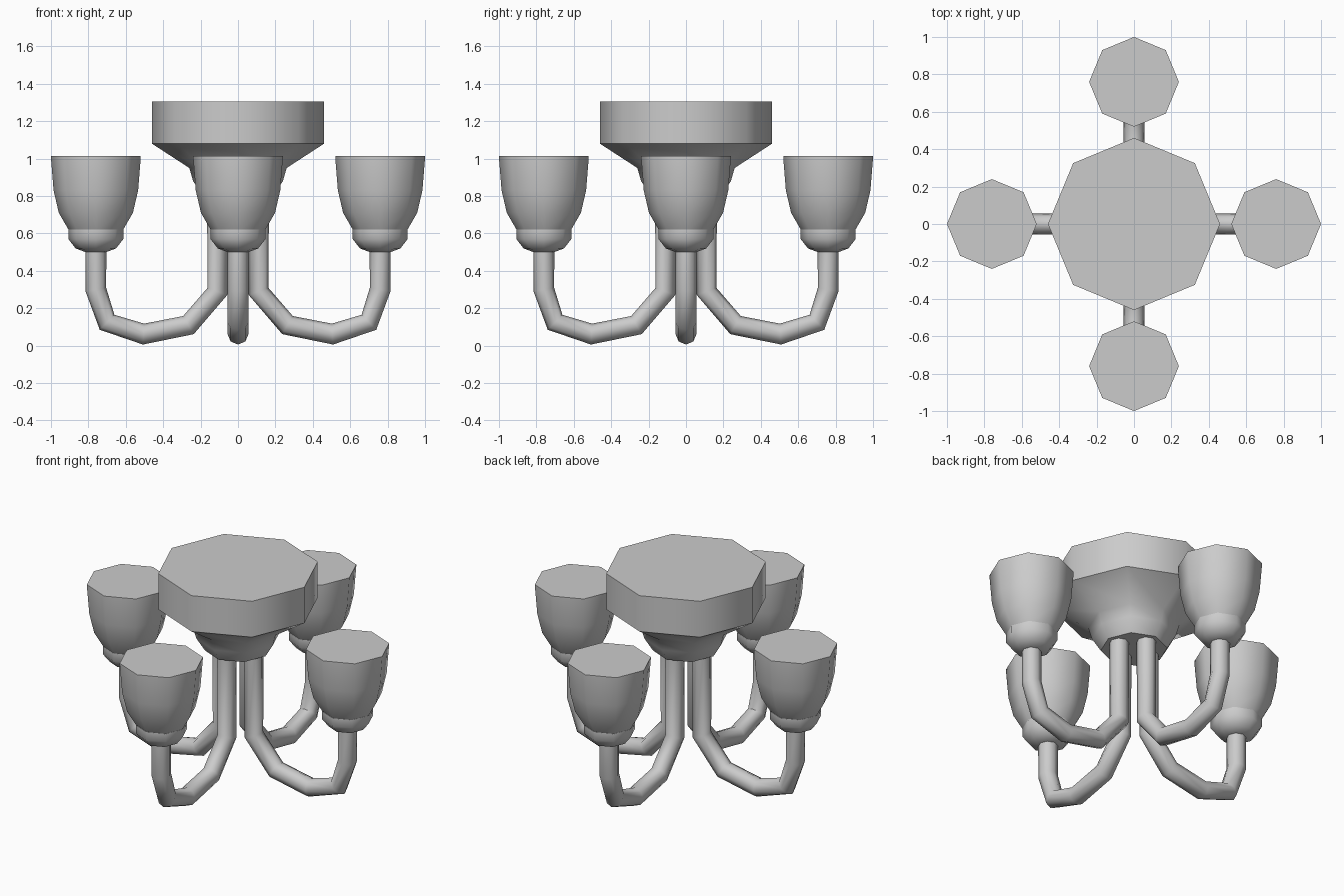
import bpy, bmesh, math
from mathutils import Vector, Matrix

cube = bpy.data.objects.get("Cube")
if cube:
    bpy.data.objects.remove(cube, do_unlink=True)

SIDES = 8
ARM_RADIUS = 0.056
ARM_REACH = 0.76

grey = bpy.data.materials.new("plain grey")
grey.use_nodes = True
grey.diffuse_color = (0.6, 0.6, 0.6, 1)
grey.node_tree.nodes["Principled BSDF"].inputs["Base Color"].default_value = (0.6, 0.6, 0.6, 1)


def skin_rings(name, rings, matrix):
    """Bridge a list of equal rings of points, cap both ends and shade."""
    bm = bmesh.new()
    loops = [[bm.verts.new(p) for p in ring] for ring in rings]
    for a, b in zip(loops, loops[1:]):
        for i in range(SIDES):
            j = (i + 1) % SIDES
            bm.faces.new((a[i], a[j], b[j], b[i]))
    bm.faces.new(loops[0])
    bm.faces.new(loops[-1])
    bmesh.ops.recalc_face_normals(bm, faces=bm.faces)
    mesh = bpy.data.meshes.new(name)
    bm.to_mesh(mesh)
    bm.free()
    mesh.materials.append(grey)
    obj = bpy.data.objects.new(name, mesh)
    obj.matrix_world = matrix
    bpy.context.collection.objects.link(obj)
    bpy.ops.object.select_all(action="DESELECT")
    obj.select_set(True)
    bpy.context.view_layer.objects.active = obj
    bpy.ops.object.shade_smooth_by_angle(angle=math.radians(50))
    return obj


def ring(centre, u, v, radius):
    steps = [math.tau * i / SIDES for i in range(SIDES)]
    return [centre + radius * (u * math.cos(t) + v * math.sin(t)) for t in steps]


def lathe(name, profile, matrix):
    """Turn (radius, height) pairs around the vertical axis."""
    x, y = Vector((1, 0, 0)), Vector((0, 1, 0))
    skin_rings(name, [ring(Vector((0, 0, z)), x, y, r) for r, z in profile], matrix)


def tube(name, path, matrix):
    """Sweep a ring along an (x, z) path, tilted halfway at each bend."""
    pts = [Vector((x, 0, z)) for x, z in path]
    side = Vector((0, 1, 0))
    rings = []
    for i, p in enumerate(pts):
        before = (p - pts[i - 1]).normalized() if i else Vector()
        after = (pts[i + 1] - p).normalized() if i + 1 < len(pts) else Vector()
        rings.append(ring(p, side.cross((before + after).normalized()), side, ARM_RADIUS))
    skin_rings(name, rings, matrix)


# Ceiling canopy with its tapering collar
lathe("ceiling_canopy",
      [(0.46, 1.305), (0.46, 1.08), (0.26, 0.95), (0.24, 0.88), (0.19, 0.80)],
      Matrix.Identity(4))

# Profiles shared by the four lights
arm_path = [(0.11, 0.84), (0.11, 0.29), (0.265, 0.11), (0.505, 0.062),
            (0.70, 0.125), (ARM_REACH, 0.30), (ARM_REACH, 0.52)]
holder = [(0.055, 0.50), (0.108, 0.52), (0.147, 0.57), (0.147, 0.62)]
shade = [(0.143, 0.615), (0.198, 0.71), (0.226, 0.83), (0.24, 1.005), (0.24, 1.015)]

# Arm, holder and shade repeated around the centre
for i, place in enumerate(("left", "back", "right", "front")):
    turn = Matrix.Rotation(i * math.pi / 2, 4, "Z")
    out = turn @ Matrix.Translation((ARM_REACH, 0, 0))
    tube(place + "_arm", arm_path, turn)
    lathe(place + "_shade_holder", holder, out)
    lathe(place + "_shade", shade, out)
